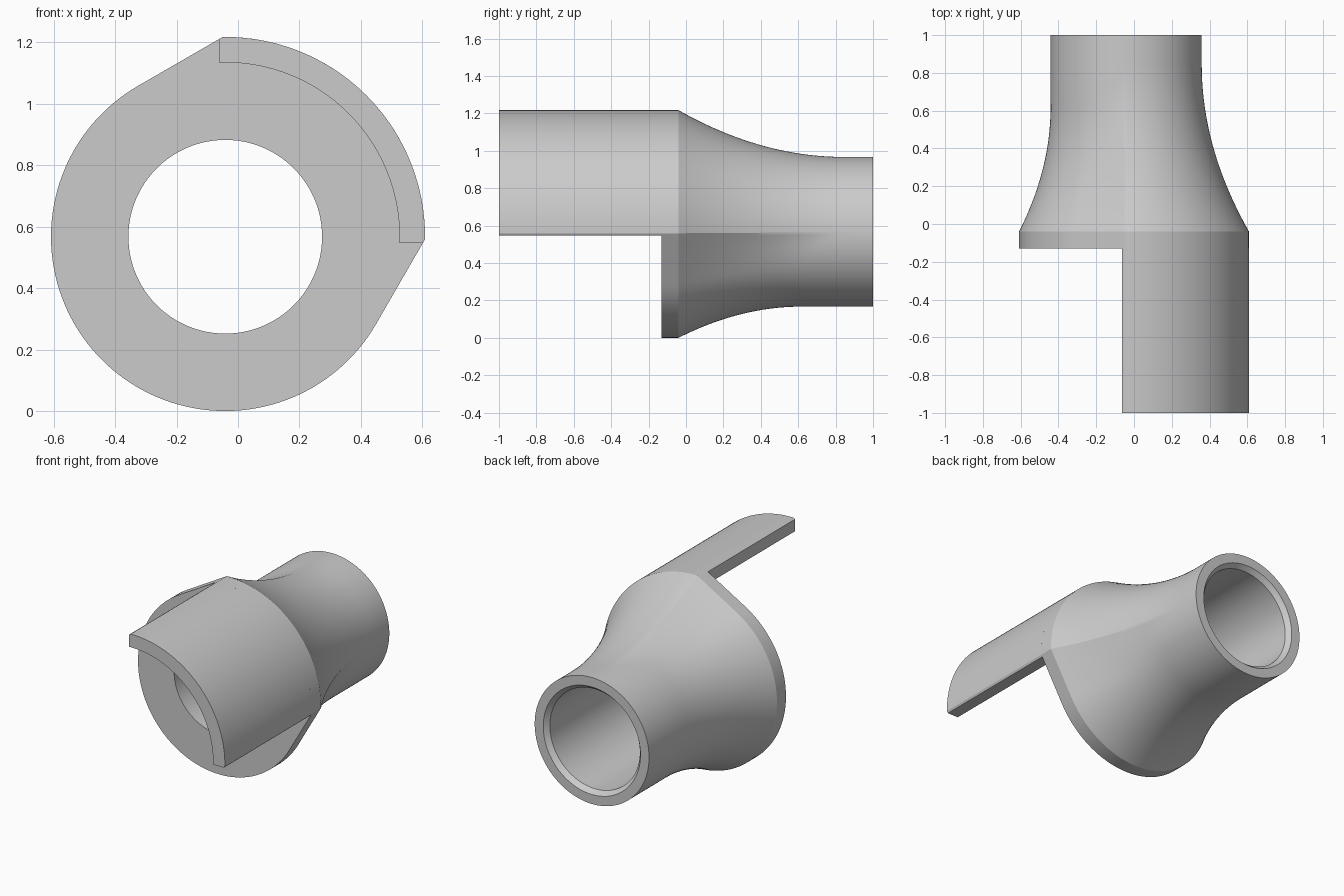
import bpy, bmesh, math

if "Cube" in bpy.data.objects:
    bpy.data.objects.remove(bpy.data.objects["Cube"])

CX, CZ = -0.0415, 0.567            # axis of the bore
R_BASE, R_HOOD, R_HOOD_IN = 0.567, 0.65, 0.567
R_NECK, R_BORE, R_MOUTH = 0.40, 0.315, 0.34
Y_HOOD, Y_FACE, Y_EDGE, Y_BACK = -1.0, -0.13, -0.04, 1.0
LIP = 0.021                        # hood reaches slightly past a quarter turn
BEND = math.degrees(math.acos(R_BASE / R_HOOD))
A0, A1 = -30 + BEND, 120 - BEND    # where the tangent flats meet the hood arc

grey = bpy.data.materials.new("light_grey")
grey.diffuse_color = (0.6, 0.6, 0.6, 1)
grey.use_nodes = True
grey.node_tree.nodes["Principled BSDF"].inputs["Base Color"].default_value = grey.diffuse_color


def outline(a):
    """Radius of the front outline: round base, two tangent flats, hood arc."""
    a = (a + 180) % 360 - 180
    if A0 <= a <= A1:
        return R_HOOD
    if -30 < a < A0:
        return R_BASE / math.cos(math.radians(a + 30))
    if A1 < a < 120:
        return R_BASE / math.cos(math.radians(a - 120))
    return R_BASE


def polar(a, r, y):
    t = math.radians(a)
    return (CX + r * math.cos(t), y, CZ + r * math.sin(t))


def finish(bm, name):
    bmesh.ops.recalc_face_normals(bm, faces=bm.faces)
    mesh = bpy.data.meshes.new(name)
    bm.to_mesh(mesh)
    bm.free()
    obj = bpy.data.objects.new(name, mesh)
    bpy.context.collection.objects.link(obj)
    mesh.materials.append(grey)
    bpy.ops.object.select_all(action='DESELECT')
    obj.select_set(True)
    bpy.context.view_layer.objects.active = obj
    bpy.ops.object.shade_smooth_by_angle(angle=math.radians(25))
    return obj


def bridge(bm, r1, r2, closed=True):
    n = len(r1)
    for i in range(n if closed else n - 1):
        j = (i + 1) % n
        bm.faces.new((r1[i], r1[j], r2[j], r2[i]))


def flare(a, y):
    """Outer radius behind the rim, easing down to the round neck."""
    drop = outline(a) - R_NECK
    length = 0.66 + (drop - 0.167) * 2.7
    t = min(1, max(0, (y - Y_EDGE) / length))
    return R_NECK + drop * (1 - t) ** 2


# Flared tube body: rim, concave flare, neck, tapered mouth and bore
angles = sorted(set([i * 2.5 for i in range(-12, 132)] + [A0, A1]))
bm = bmesh.new()
ys = [Y_FACE] + [Y_EDGE + 0.92 * i / 24 for i in range(25)] + [Y_BACK]
rings = [[bm.verts.new(polar(a, flare(a, y), y)) for a in angles] for y in ys]
for r, y in ((R_MOUTH, Y_BACK), (R_BORE, Y_BACK - 0.03), (R_BORE, Y_FACE)):
    rings.append([bm.verts.new(polar(a, r, y)) for a in angles])
for i, ring in enumerate(rings):
    bridge(bm, ring, rings[(i + 1) % len(rings)])
finish(bm, "flared_body")

# Quarter-round hood reaching forward, with squared ends
end = math.degrees(math.asin(LIP / R_HOOD_IN))
inner = [polar(-end + (90 + 2 * end) * i / 40, R_HOOD_IN, 0) for i in range(41)]
outer = [polar(A0 + (A1 - A0) * i / 40, R_HOOD, 0) for i in range(41)]
# end corners lie on the tangent flats
reach = (R_BASE + LIP * math.sin(math.radians(-30))) / math.cos(math.radians(30))
reach = (R_BASE - LIP * 0.5) / math.cos(math.radians(30))
outer = [(CX + reach, 0, CZ - LIP)] + outer + [(CX - LIP, 0, CZ + reach)]
inner = [inner[0]] + inner[:1] + inner[1:] + [inner[-1]]
bm = bmesh.new()
loop = outer + inner[1:-1][::-1]
front = [bm.verts.new((x, Y_HOOD, z)) for x, _, z in loop]
back = [bm.verts.new((x, Y_FACE, z)) for x, _, z in loop]
bridge(bm, front, back)
bm.faces.new(front)
bm.faces.new(back)
finish(bm, "hood")
